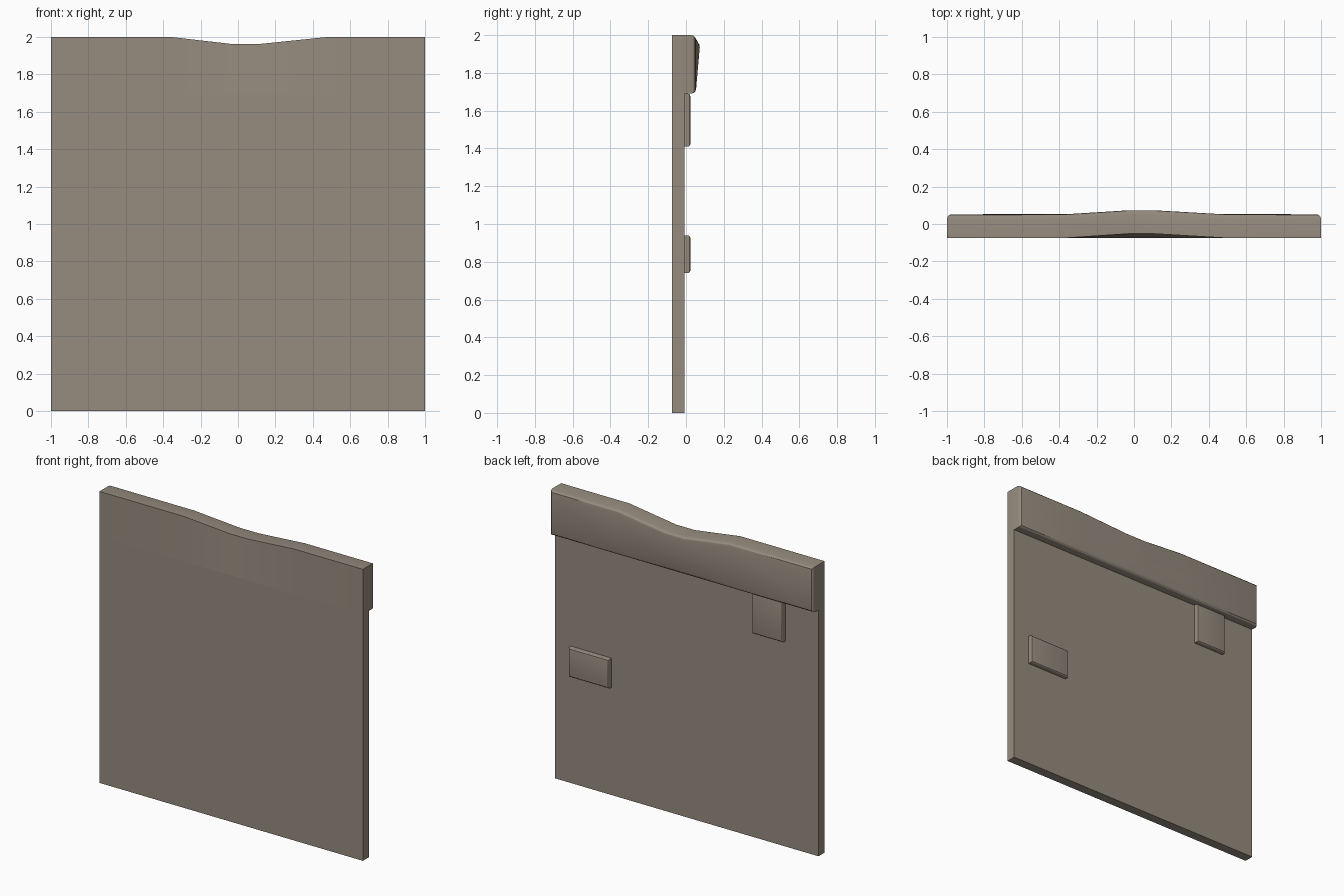
import bpy, bmesh

if "Cube" in bpy.data.objects:
    bpy.data.objects.remove(bpy.data.objects["Cube"])

stone = bpy.data.materials.new("warm grey stone")
stone.diffuse_color = (0.305, 0.258, 0.209, 1.0)
stone.use_nodes = True
stone.node_tree.nodes["Principled BSDF"].inputs["Base Color"].default_value = stone.diffuse_color

FRONT, WALL_BACK, CAP_BACK, CAP_BOTTOM = -0.074, -0.008, 0.052, 1.69


def slab(name, stations, y0, y1, z0, z1, bevel=0.0):
    """Box lofted along x; each station is (x, dent), the dent sinks and pushes back the top."""
    bm = bmesh.new()
    rings = []
    for x, dent in stations:
        dy, dz = 0.022 * dent, -0.038 * dent
        rings.append([bm.verts.new(p) for p in (
            (x, y0, z0), (x, y1, z0), (x, y1 + dy, z1 + dz), (x, y0 + dy, z1 + dz))])
    for a, b in zip(rings, rings[1:]):
        for i in range(4):
            j = (i + 1) % 4
            bm.faces.new((a[i], a[j], b[j], b[i]))
    bm.faces.new(rings[0])
    bm.faces.new(rings[-1][::-1])
    bmesh.ops.recalc_face_normals(bm, faces=bm.faces)
    if bevel:
        # round only the outline of the back face
        back = {v for r in rings for v in (r[1], r[2])}
        inner = [{r[1], r[2]} for r in rings[1:-1]]
        edges = [e for e in bm.edges
                 if set(e.verts) <= back and set(e.verts) not in inner]
        bmesh.ops.bevel(bm, geom=edges, offset=bevel, segments=3,
                        profile=0.5, affect='EDGES')
    mesh = bpy.data.meshes.new(name)
    bm.to_mesh(mesh)
    bm.free()
    mesh.materials.append(stone)
    obj = bpy.data.objects.new(name, mesh)
    bpy.context.collection.objects.link(obj)
    bpy.ops.object.select_all(action='DESELECT')
    obj.select_set(True)
    bpy.context.view_layer.objects.active = obj
    bpy.ops.object.shade_smooth_by_angle(angle=0.5)
    return obj


# main wall panel
slab("wall_panel", [(-1, 0), (1, 0)], FRONT, WALL_BACK, 0, CAP_BOTTOM)

# thick coping along the top, worn down in the middle
slab("wall_cap", [(-1, 0), (-0.36, 0), (-0.03, 1), (0.11, 1), (0.48, 0), (1, 0)],
     FRONT, CAP_BACK, CAP_BOTTOM, 2.0, 0.025)

# raised bricks on the back
for name, x0, x1, z0, z1 in (("upper_brick", -0.75, -0.515, 1.41, 1.69),
                             ("lower_brick", 0.57, 0.88, 0.74, 0.94)):
    slab(name, [(x0, 0), (x1, 0)], WALL_BACK, 0.023, z0, z1, 0.013)
